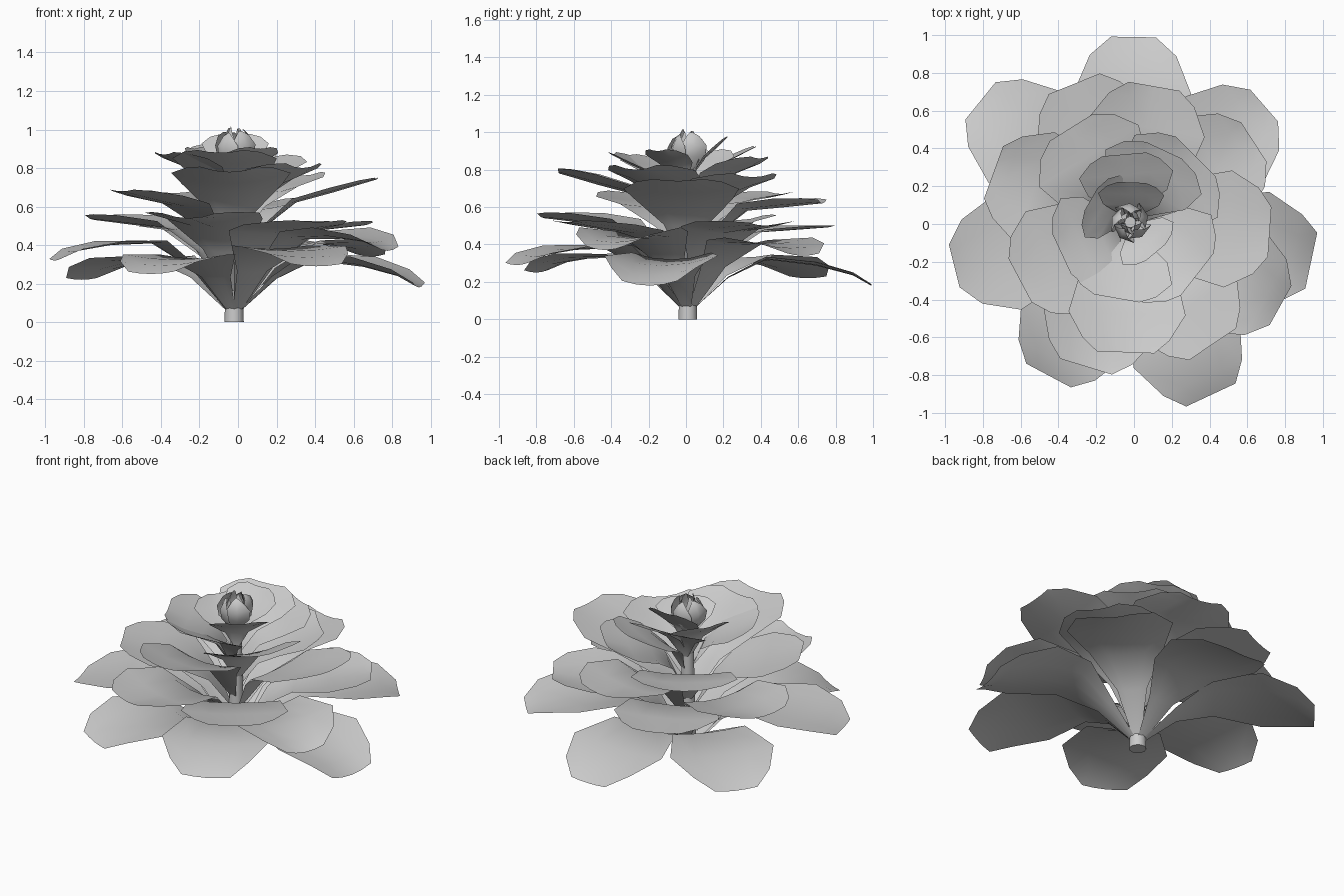
import bpy, bmesh, math, random
from mathutils import Vector

if "Cube" in bpy.data.objects:
    bpy.data.objects.remove(bpy.data.objects["Cube"])

random.seed(4)
CX, CY = -0.02, 0.01


def finish(name, bm):
    me = bpy.data.meshes.new(name)
    bm.normal_update()
    bm.to_mesh(me)
    bm.free()
    for p in me.polygons:
        p.use_smooth = True
    ob = bpy.data.objects.new(name, me)
    bpy.context.collection.objects.link(ob)
    return ob


def petal(name, angle, stations, cup):
    """stations: (radius, height, half width); cup lifts the side edges."""
    bm = bmesh.new()
    a = math.radians(angle)
    out = Vector((math.cos(a), math.sin(a), 0))
    side = Vector((-math.sin(a), math.cos(a), 0))
    rows = []
    for r, z, w in stations:
        row = []
        for u in (-1, -0.5, 0, 0.5, 1):
            p = Vector((CX, CY, z + cup * w * u * u)) + out * r + side * (w * u)
            row.append(bm.verts.new(p))
        rows.append(row)
    for lo, hi in zip(rows, rows[1:]):
        for i in range(4):
            bm.faces.new((lo[i], hi[i], hi[i + 1], lo[i + 1]))
    return finish(name, bm)


# Stem
bpy.ops.mesh.primitive_cone_add(vertices=12, radius1=0.05, radius2=0.03,
                                depth=0.85, location=(CX, CY, 0.425))
bpy.context.object.name = "stem"
bpy.ops.object.shade_smooth_by_angle()

# Open petals: angle, reach, knee height, tip height
petals = [
    # lowest ring, drooping
    (89, 0.98, 0.32, 0.18), (141, 1.02, 0.33, 0.22), (41, 0.94, 0.40, 0.34),
    (-12, 0.98, 0.32, 0.18), (-65, 1.01, 0.38, 0.29), (-118, 0.92, 0.33, 0.25),
    (-166, 0.96, 0.41, 0.32), (-29, 0.91, 0.43, 0.37),
    # second ring
    (160, 0.77, 0.48, 0.53), (112, 0.79, 0.46, 0.49), (33, 0.78, 0.46, 0.50),
    (-107, 0.80, 0.49, 0.54), (-56, 0.78, 0.46, 0.52),
    # third ring
    (80, 0.73, 0.58, 0.62), (-4, 0.74, 0.62, 0.74), (-152, 0.66, 0.60, 0.68),
    (-92, 0.69, 0.67, 0.78), (122, 0.59, 0.62, 0.67),
    # upper ring
    (45, 0.49, 0.67, 0.76), (-38, 0.45, 0.70, 0.80), (-155, 0.40, 0.78, 0.87),
    (-100, 0.41, 0.77, 0.88), (65, 0.42, 0.76, 0.86),
    # inner cup
    (95, 0.36, 0.82, 0.92), (150, 0.24, 0.80, 0.90), (-50, 0.21, 0.82, 0.90),
    (88, 0.21, 0.86, 0.97),
]
for n, (ang, reach, knee, tip) in enumerate(petals):
    low = reach > 0.85
    w = min(0.31, 0.07 + 0.5 * reach)
    base = max(0.06, knee - 0.10 - 0.3 * reach) if reach > 0.6 else knee - 0.08 - 0.3 * reach
    d = tip - knee
    arch = 0.03 if low else 0.0
    shape = [(0.035, base, 0.08 * w),
             (0.22 * reach, base + 0.62 * (knee - base), (0.28 if low else 0.38) * w),
             (0.43 * reach, knee, (0.70 if low else 0.84) * w),
             (0.70 * reach, knee + 0.45 * d + arch, w),
             (0.90 * reach, knee + 0.82 * d + arch, 0.74 * w),
             (reach, tip, random.uniform(0.35, 0.5) * w)]
    petal(f"petal_{n + 1}", ang, shape, random.uniform(0.05, 0.2))

# Closed bud: upright overlapping petals curling inward
for ring, (rad, top, count) in enumerate([(0.10, 1.0, 5), (0.06, 1.02, 4)]):
    for k in range(count):
        ang = 360 / count * k + 35 * ring + 20
        lift = random.uniform(-0.02, 0.0)
        bm = bmesh.new()
        rows = []
        for f, z, w in [(0.35, 0.80, 0.5), (0.9, 0.87, 0.9), (1.0, 0.93, 0.85),
                        (0.75, 0.98, 0.5), (0.5, top, 0.12)]:
            row = []
            for u in (-1, 0, 1):
                a = math.radians(ang + 52 * w * u)
                r = rad * f * (1 + 0.12 * u)
                row.append(bm.verts.new((CX + r * math.cos(a), CY + r * math.sin(a), z + lift)))
            rows.append(row)
        for lo, hi in zip(rows, rows[1:]):
            for i in range(2):
                bm.faces.new((lo[i], hi[i], hi[i + 1], lo[i + 1]))
        finish(f"bud_petal_{ring + 1}_{k + 1}", bm)
